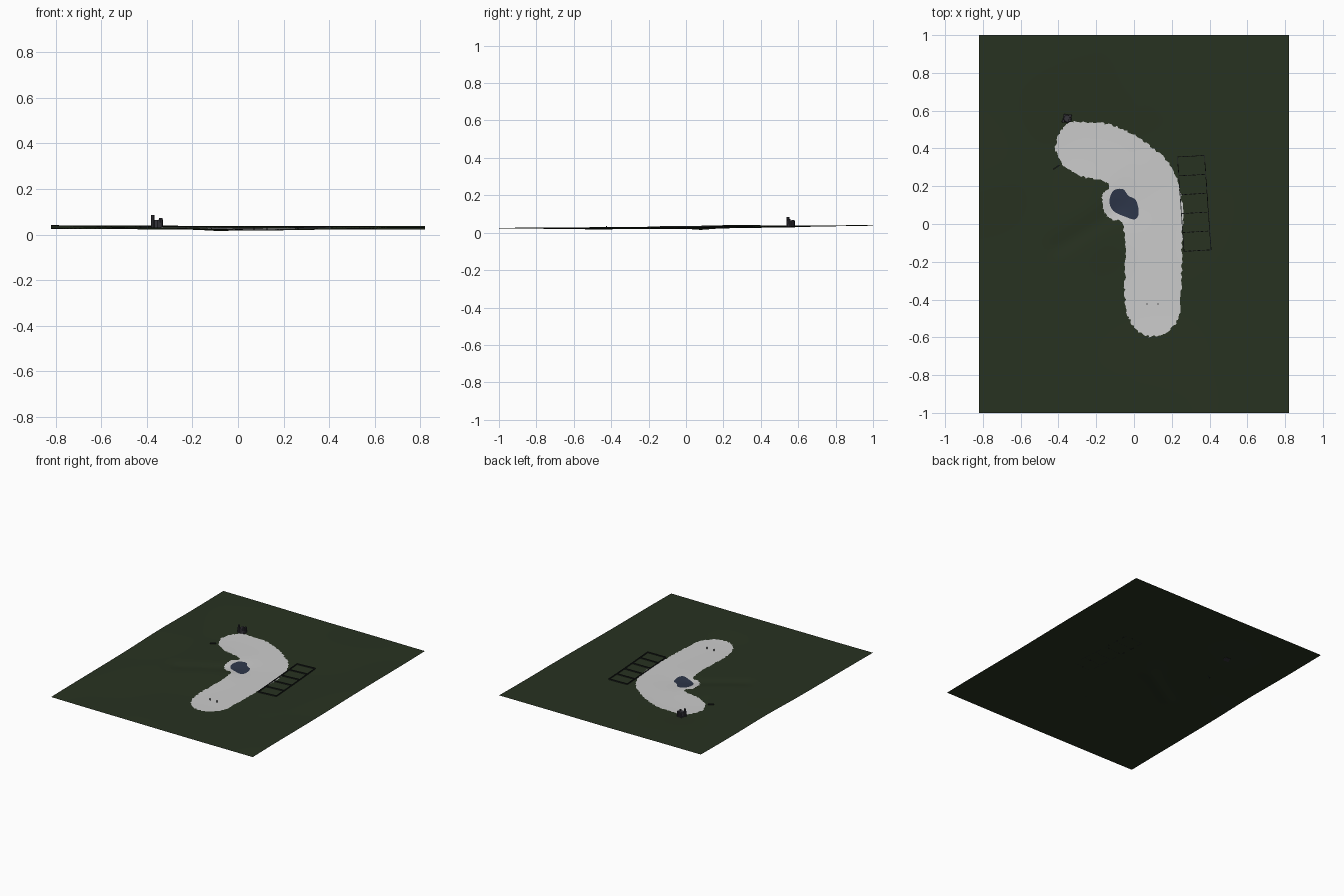
import bpy, bmesh, math, random
from math import exp
from mathutils import Vector
from mathutils.geometry import delaunay_2d_cdt

if "Cube" in bpy.data.objects:
    bpy.data.objects.remove(bpy.data.objects["Cube"])

random.seed(4)


def material(name, rgb):
    m = bpy.data.materials.new(name)
    m.diffuse_color = (*rgb, 1)
    m.use_nodes = True
    m.node_tree.nodes["Principled BSDF"].inputs["Base Color"].default_value = m.diffuse_color
    return m


GREEN = material("dark_green", (0.021, 0.032, 0.015))
WATER = material("pond_blue", (0.027, 0.038, 0.069))
DARK = material("near_black", (0.015, 0.018, 0.018))
STONE = material("dark_stone", (0.035, 0.033, 0.042))


def seg_dist(x, y, a, b):
    p, a, b = Vector((x, y)), Vector(a), Vector(b)
    d = b - a
    t = max(0, min(1, (p - a).dot(d) / d.dot(d)))
    return (p - a - d * t).length


SPINE = [(-0.3, 0.42), (-0.02, 0.33), (0.1, 0.15), (0.1, -0.45)]


def height(x, y):
    """Gently rolling ground with a shallow valley, a ditch and a pond bowl."""
    z = 0.030 + 0.008 * y + 0.004 * max(0, -x)
    d = min(seg_dist(x, y, a, b) for a, b in zip(SPINE, SPINE[1:]))
    z -= 0.008 * exp(-(d / 0.3) ** 2)
    z += 0.006 * exp(-((x + 0.7) ** 2 + (y - 0.25) ** 2) / 0.06)
    ditch = seg_dist(x, y, (-0.08, 0.08), (-0.4, -0.12))
    z -= 0.006 * exp(-(ditch / 0.05) ** 2)
    z -= 0.005 * exp(-((x + 0.05) ** 2 + (y - 0.1) ** 2) / 0.015)
    return z + 0.0012 * math.sin(7 * x + 2) * math.sin(6 * y)


def finish(name, bm, mat=None, smooth=True):
    me = bpy.data.meshes.new(name)
    bm.to_mesh(me)
    bm.free()
    for p in me.polygons:
        p.use_smooth = smooth
    ob = bpy.data.objects.new(name, me)
    bpy.context.collection.objects.link(ob)
    if mat:
        me.materials.append(mat)
    return ob


def outline(points, steps, jitter):
    """Closed smooth curve through the points, with a ragged edge."""
    out, n = [], len(points)
    for i in range(n):
        a, b, c, d = (Vector(points[(i + k) % n]) for k in (-1, 0, 1, 2))
        for s in range(steps):
            t = s / steps
            p = 0.5 * (2 * b + (c - a) * t + (2 * a - 5 * b + 4 * c - d) * t * t
                       + (3 * b - a - 3 * c + d) * t ** 3)
            out.append(p + Vector((random.uniform(-jitter, jitter), random.uniform(-jitter, jitter))))
    return out


def patch(name, points, steps, jitter, cell, lift, mat=None):
    """Fill an outline with triangles draped over the ground."""
    edge = outline(points, steps, jitter)
    n = len(edge)
    inner = [Vector((i * cell, j * cell)) for i in range(int(-0.5 / cell), int(0.4 / cell))
             for j in range(int(-0.7 / cell), int(0.7 / cell))]
    res = delaunay_2d_cdt(edge + inner, [(i, (i + 1) % n) for i in range(n)], [], 1, 1e-5)
    bm = bmesh.new()
    vs = [bm.verts.new((v.x, v.y, height(v.x, v.y) + lift)) for v in res[0]]
    for f in res[2]:
        bm.faces.new([vs[i] for i in f])
    bmesh.ops.delete(bm, geom=[v for v in bm.verts if not v.link_faces], context='VERTS')
    bm.normal_update()
    for f in bm.faces:
        if f.normal.z < 0:
            f.normal_flip()
    return finish(name, bm, mat)


def box(bm, centre, size, angle=0.0):
    r = bmesh.ops.create_cube(bm, size=1)
    for v in r["verts"]:
        x, y, z = (v.co[i] * size[i] for i in range(3))
        v.co = (centre[0] + x * math.cos(angle) - y * math.sin(angle),
                centre[1] + x * math.sin(angle) + y * math.cos(angle), centre[2] + z)


# ground sheet
bm = bmesh.new()
bmesh.ops.create_grid(bm, x_segments=82, y_segments=100, size=1)
for v in bm.verts:
    v.co.x *= 0.82
    v.co.z = height(v.co.x, v.co.y)
finish("ground", bm, GREEN)

# pale fairway strip with ragged border
patch("fairway", [(-0.415, 0.39), (-0.39, 0.49), (-0.34, 0.54), (-0.27, 0.54), (-0.15, 0.53), (-0.05, 0.50),
                  (0.05, 0.44), (0.15, 0.36), (0.22, 0.25), (0.255, 0.1), (0.255, -0.1), (0.25, -0.3),
                  (0.24, -0.48), (0.19, -0.56), (0.1, -0.595), (0.02, -0.57), (-0.035, -0.48), (-0.05, -0.35),
                  (-0.045, -0.2), (-0.06, 0.0), (-0.12, 0.02), (-0.165, 0.08), (-0.165, 0.16), (-0.13, 0.2),
                  (-0.17, 0.23), (-0.27, 0.25), (-0.36, 0.30)], 10, 0.006, 0.025, 0.002)

# pond
patch("pond", [(-0.13, 0.12), (-0.11, 0.175), (-0.06, 0.185), (-0.03, 0.15), (0.01, 0.125), (0.025, 0.06),
               (0.005, 0.025), (-0.05, 0.04), (-0.11, 0.07)], 6, 0.0, 0.025, 0.0035, WATER)

# ladder-shaped low fence beside the fairway
bm = bmesh.new()


def rail(a, b):
    parts = 6
    a, b = Vector(a), Vector(b)
    ang = math.atan2(b.y - a.y, b.x - a.x)
    for i in range(parts):
        c = a.lerp(b, (i + 0.5) / parts)
        box(bm, (c.x, c.y, height(c.x, c.y) + 0.004), ((b - a).length / parts, 0.004, 0.008), ang)


L0, L1, R0, R1 = (Vector(p) for p in ((0.23, 0.355), (0.265, -0.145), (0.373, 0.363), (0.408, -0.137)))
rail(L0, L1)
rail(R0, R1)
for i in range(6):
    rail(L0.lerp(L1, i / 5), R0.lerp(R1, i / 5))
finish("fence", bm, DARK, False)

# two tee markers and a small sign by the far end
bm = bmesh.new()
for x in (0.07, 0.127):
    box(bm, (x, -0.424, height(x, -0.424) + 0.008), (0.005, 0.005, 0.016))
finish("tee_markers", bm, DARK, False)
bm = bmesh.new()
box(bm, (-0.412, 0.30, height(-0.412, 0.30) + 0.004), (0.04, 0.006, 0.010), 0.6)
finish("small_sign", bm, DARK, False)

# little ruined tower: rounded body with uneven posts
bm = bmesh.new()
base = height(-0.355, 0.56)
for x, y, r, h in ((-0.353, 0.558, 0.023, 0.036), (-0.374, 0.545, 0.009, 0.057),
                   (-0.340, 0.550, 0.009, 0.045), (-0.338, 0.572, 0.009, 0.040), (-0.365, 0.574, 0.009, 0.035)):
    rv = bmesh.ops.create_cone(bm, cap_ends=True, segments=8, radius1=r, radius2=r * 0.85, depth=h)
    bmesh.ops.translate(bm, verts=rv["verts"], vec=(x, y, base + h / 2 - 0.002))
finish("ruined_tower", bm, STONE, False)
